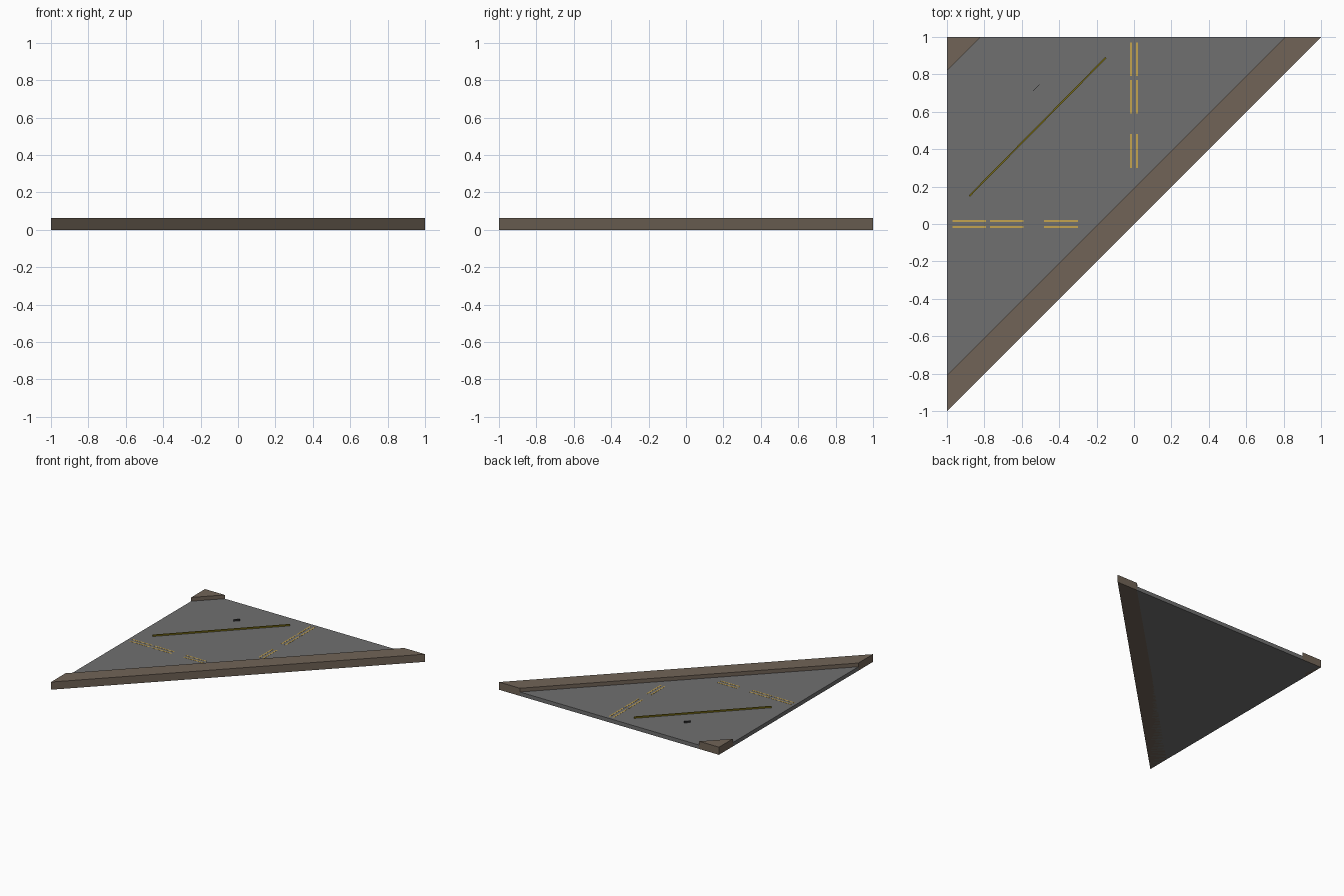
import bpy, bmesh, math

if "Cube" in bpy.data.objects:
    bpy.data.objects.remove(bpy.data.objects["Cube"])


def mat(name, r, g, b):
    lin = [((c / 255 + 0.055) / 1.055) ** 2.4 for c in (r, g, b)]
    m = bpy.data.materials.new(name)
    m.diffuse_color = (*lin, 1)
    m.use_nodes = True
    m.node_tree.nodes["Principled BSDF"].inputs["Base Color"].default_value = m.diffuse_color
    return m


asphalt = mat("asphalt grey", 112, 112, 112)
stone = mat("brown kerb", 113, 100, 87)
paint = mat("yellow paint", 196, 163, 80)
olive = mat("olive strip", 120, 108, 20)
dark = mat("dark metal", 45, 45, 45)


def prism(name, outline, z0, z1, material):
    """Extrude a flat outline from z0 up to z1."""
    bm = bmesh.new()
    face = bm.faces.new([bm.verts.new((x, y, z0)) for x, y in outline])
    new = bmesh.ops.extrude_face_region(bm, geom=[face])["geom"]
    bmesh.ops.translate(bm, vec=(0, 0, z1 - z0),
                        verts=[v for v in new if isinstance(v, bmesh.types.BMVert)])
    bmesh.ops.recalc_face_normals(bm, faces=bm.faces)
    me = bpy.data.meshes.new(name)
    bm.to_mesh(me)
    bm.free()
    me.materials.append(material)
    ob = bpy.data.objects.new(name, me)
    bpy.context.collection.objects.link(ob)
    return ob


def strip(name, a, b, width, z0, z1, material):
    """Straight bar between two ground points."""
    dx, dy = b[0] - a[0], b[1] - a[1]
    k = width / 2 / math.hypot(dx, dy)
    nx, ny = -dy * k, dx * k
    return prism(name, [(a[0] + nx, a[1] + ny), (a[0] - nx, a[1] - ny),
                        (b[0] - nx, b[1] - ny), (b[0] + nx, b[1] + ny)], z0, z1, material)


ROAD, KERB = 0.032, 0.063

# road slab, inside the two kerbs
prism("road", [(-1, -0.81), (0.81, 1), (-0.82, 1), (-1, 0.82)], 0, ROAD, asphalt)
# kerbs: long diagonal one and the small corner
prism("diagonal_kerb", [(-1, -1), (1, 1), (0.81, 1), (-1, -0.81)], 0, KERB, stone)
prism("corner_kerb", [(-1, 1), (-1, 0.82), (-0.82, 1)], 0, KERB, stone)
# dark underside
prism("underside", [(-1, -1), (1, 1), (-1, 1)], 0, 0.001, asphalt)

# double lane dashes along both arms of the bend
for s, e in ((0.97, 0.79), (0.77, 0.59), (0.48, 0.30)):
    for off in (-0.017, 0.017):
        strip("lane_dash_x", (-s, off), (-e, off), 0.011, ROAD, ROAD + 0.001, paint)
        strip("lane_dash_y", (off, s), (off, e), 0.011, ROAD, ROAD + 0.001, paint)

# thin raised strip across the bend
strip("raised_strip", (-0.88, 0.15), (-0.15, 0.89), 0.009, ROAD, ROAD + 0.012, olive)
# small dark upright plate
strip("small_plate", (-0.54, 0.71), (-0.505, 0.745), 0.002, ROAD, ROAD + 0.015, dark)
